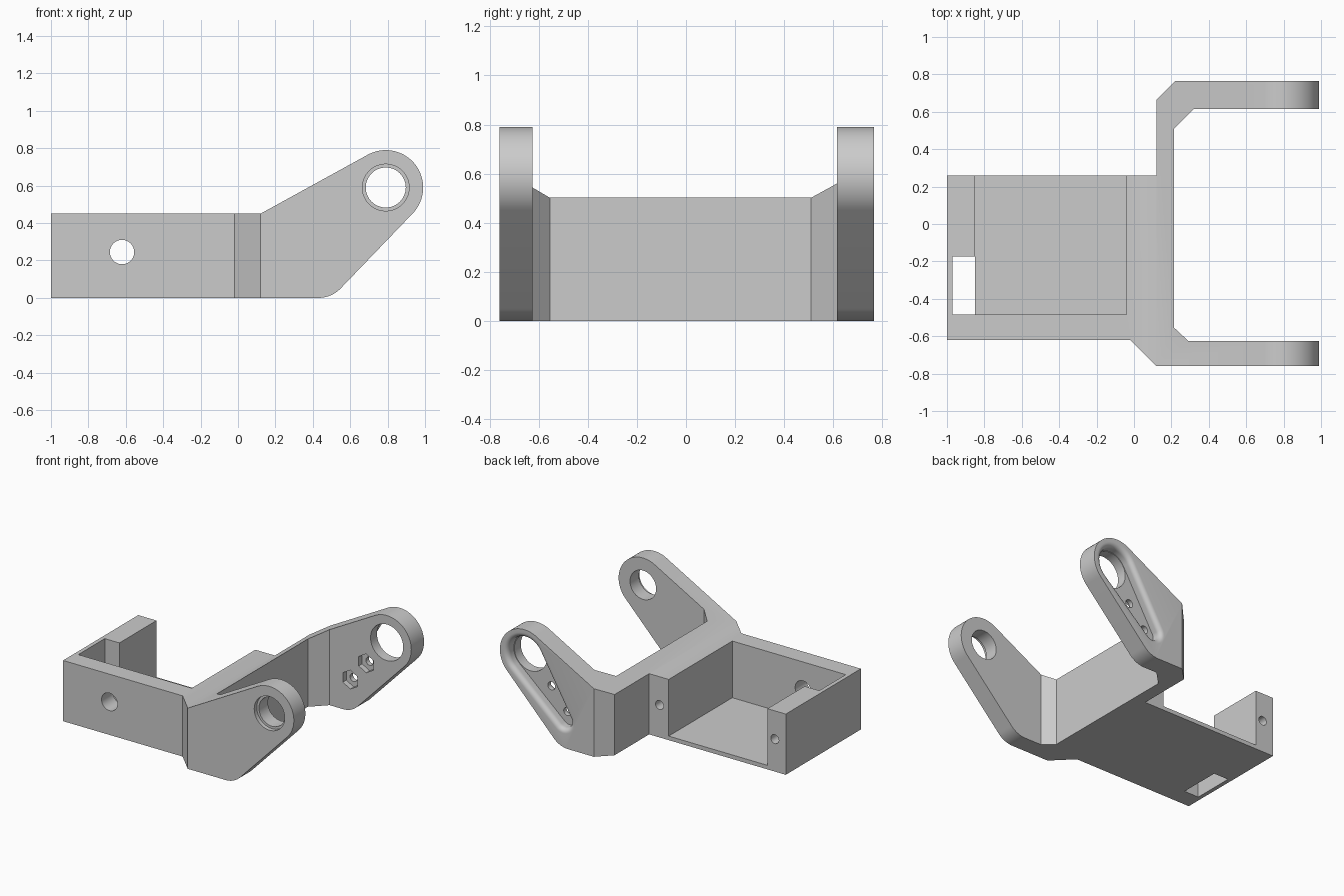
import bpy
import bmesh
from math import sin, cos, pi, atan2, acos, asin, hypot, radians

cube = bpy.data.objects.get("Cube")
if cube:
    bpy.data.objects.remove(cube, do_unlink=True)

grey = bpy.data.materials.new("plain_grey")
grey.use_nodes = True
colour = (0.6, 0.6, 0.6, 1)
grey.diffuse_color = colour
grey.node_tree.nodes["Principled BSDF"].inputs["Base Color"].default_value = colour


def arc(c, r, a, b, n=32):
    return [(c[0] + r * cos(a + (b - a) * i / n), c[1] + r * sin(a + (b - a) * i / n))
            for i in range(n + 1)]


def circle(c, r, n=48):
    return arc(c, r, 0, 2 * pi, n)[:-1]


def loft(name, rings, axis):
    """Solid through outlines placed at positions along the y or z axis."""
    bm = bmesh.new()
    loops = []
    for pts, w in rings:
        loops.append([bm.verts.new((u, v, w) if axis == "z" else (u, w, v)) for u, v in pts])
    for lo, hi in zip(loops, loops[1:]):
        for i in range(len(lo)):
            j = (i + 1) % len(lo)
            bm.faces.new((lo[i], lo[j], hi[j], hi[i]))
    bm.faces.new(loops[0][::-1])
    bm.faces.new(loops[-1])
    bmesh.ops.recalc_face_normals(bm, faces=bm.faces)
    mesh = bpy.data.meshes.new(name)
    bm.to_mesh(mesh)
    bm.free()
    mesh.materials.append(grey)
    obj = bpy.data.objects.new(name, mesh)
    bpy.context.collection.objects.link(obj)
    return obj


def prism(name, pts, axis, a, b):
    return loft(name, [(pts, a), (pts, b)], axis)


def combine(target, tool, operation="DIFFERENCE"):
    mod = target.modifiers.new("cut", "BOOLEAN")
    mod.operation = operation
    mod.solver = "EXACT"
    mod.object = tool
    bpy.context.view_layer.objects.active = target
    bpy.ops.object.modifier_apply(modifier=mod.name)
    bpy.data.objects.remove(tool, do_unlink=True)


# Plan outline: tray, crossbeam and two fork arms
plan = [(-1, -0.62), (-0.02, -0.62), (0.12, -0.76), (1.2, -0.76), (1.2, -0.625),
        (0.29, -0.625), (0.215, -0.555), (0.215, 0.51), (0.32, 0.615), (1.2, 0.615),
        (1.2, 0.765), (0.22, 0.765), (0.12, 0.665), (0.12, 0.26), (-1, 0.26)]
bracket = prism("fork_bracket", plan, "z", -0.2, 1.2)

# Side outline: low tray rising to a rounded pivot
pivot, pivot_r = (0.79, 0.59), 0.2
shoulder = (0.12, 0.45)
dx, dz = pivot[0] - shoulder[0], pivot[1] - shoulder[1]
top_angle = atan2(dz, dx) + asin(pivot_r / hypot(dx, dz)) + pi / 2
low_angle = radians(-44)
side = [(-1.2, 0)]
side += arc((0.43, 0.165), 0.165, -pi / 2, low_angle, 12)
side += arc(pivot, pivot_r, low_angle, top_angle, 40)
side += [shoulder, (-1.2, 0.45)]
combine(bracket, prism("side_profile", side, "y", -1, 1), "INTERSECT")

# Tray pocket, open at the back, leaving a corner post
pocket = [(-0.97, -0.485), (-0.04, -0.485), (-0.04, 0.4),
          (-0.85, 0.4), (-0.85, -0.175), (-0.97, -0.175)]
combine(bracket, prism("pocket", pocket, "z", 0.03, 1))

# Cable slot through the tray floor
slot = [(-0.97, -0.485), (-0.85, -0.485), (-0.85, -0.175), (-0.97, -0.175)]
combine(bracket, prism("cable_slot", slot, "z", -0.1, 0.2))

# Front wall hole and the two blind screw holes in the posts
combine(bracket, prism("wall_hole", circle((-0.62, 0.245), 0.065), "y", -0.8, -0.4))
for x in (-0.91, 0.035):
    combine(bracket, prism("post_hole", circle((x, 0.24), 0.033, 24), "y", 0.0, 0.4))

# Pivot hole with a shallow counterbore in the right arm
combine(bracket, prism("pivot_hole", circle(pivot, 0.107), "y", -0.9, -0.5))
combine(bracket, prism("counterbore", circle(pivot, 0.125), "y", -0.9, -0.73))

# Tapered recess with a rounded rim on the outside of the left arm
recess_end = (0.47, 0.2)
big_r, small_r, rim, outer_y = 0.138, 0.058, 0.035, 0.765
ex, ez = pivot[0] - recess_end[0], pivot[1] - recess_end[1]
heading = atan2(ez, ex)
spread = acos((small_r - big_r) / hypot(ex, ez))


def recess_outline(offset):
    return (arc(pivot, big_r + offset, heading - spread, heading + spread) +
            arc(recess_end, small_r + offset, heading + spread, heading + 2 * pi - spread, 24))


rings = [(recess_outline(rim), outer_y + 0.05)]
for i in range(7):
    t = i * pi / 12
    rings.append((recess_outline(rim * (1 - sin(t))), outer_y - rim * (1 - cos(t))))
rings.append((recess_outline(0), outer_y - 0.075))
combine(bracket, loft("arm_recess", rings, "y"))

# Left arm pivot hole, screw holes and hexagonal nut pockets
combine(bracket, prism("left_pivot_hole", circle(pivot, 0.134), "y", 0.5, 0.9))
for c in ((0.62, 0.39), (0.49, 0.235)):
    combine(bracket, prism("screw_hole", circle(c, 0.03, 24), "y", 0.5, 0.9))
    hexagon = [(c[0] + 0.07 * cos(a), c[1] + 0.07 * sin(a))
               for a in (pi / 6 + k * pi / 3 for k in range(6))]
    combine(bracket, prism("nut_pocket", hexagon, "y", 0.5, 0.655))

# Smooth the round surfaces, keep hard edges crisp
bpy.ops.object.select_all(action="DESELECT")
bracket.select_set(True)
bpy.context.view_layer.objects.active = bracket
bpy.ops.object.shade_smooth_by_angle(angle=radians(30))
